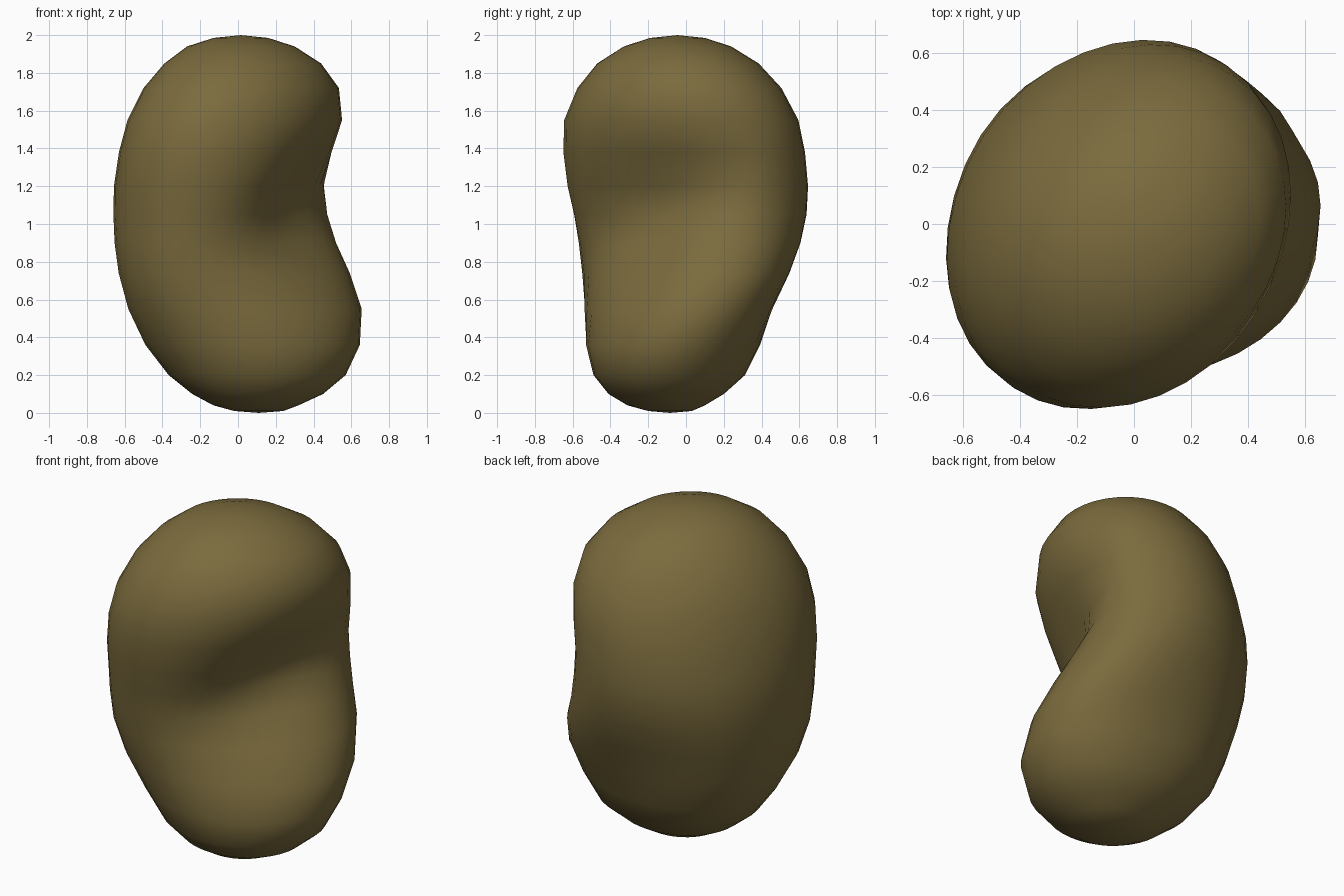
import bpy, bmesh, math

if "Cube" in bpy.data.objects:
    bpy.data.objects.remove(bpy.data.objects["Cube"])

SEGMENTS = 36

# Bean cross-sections: z, x min, x max, y min, y max, diagonal skew
SECTIONS = [
    (0.01, -0.02, 0.24, -0.20, 0.03, 0.00),
    (0.04, -0.13, 0.32, -0.31, 0.10, 0.00),
    (0.10, -0.24, 0.45, -0.41, 0.20, 0.00),
    (0.20, -0.36, 0.57, -0.49, 0.31, 0.02),
    (0.36, -0.475, 0.645, -0.53, 0.385, 0.06),
    (0.55, -0.565, 0.655, -0.54, 0.45, 0.22),
    (0.74, -0.62, 0.595, -0.555, 0.54, 0.30),
    (0.90, -0.645, 0.54, -0.575, 0.60, 0.27),
    (1.05, -0.655, 0.515, -0.60, 0.635, 0.23),
    (1.20, -0.655, 0.51, -0.63, 0.645, 0.21),
    (1.38, -0.63, 0.535, -0.65, 0.63, 0.21),
    (1.55, -0.585, 0.56, -0.645, 0.595, 0.19),
    (1.72, -0.50, 0.535, -0.575, 0.505, 0.17),
    (1.85, -0.39, 0.44, -0.47, 0.385, 0.15),
    (1.94, -0.27, 0.30, -0.33, 0.24, 0.12),
    (1.985, -0.13, 0.16, -0.19, 0.10, 0.10),
]

# Hollow of the bean, facing front right, its crease rising to the back
HOLLOW_ANGLE = math.radians(-40)
QX, QY = math.cos(HOLLOW_ANGLE), math.sin(HOLLOW_ANGLE)


def smooth_step(s):
    s = min(max(s, 0), 1)
    return s * s * (3 - 2 * s)


def bell(x, width):
    return math.exp(-(x / width) ** 2)


def sculpt(x, y, z):
    """Press in the hollow and fill out the rounded back opposite it."""
    q = x * QX + y * QY
    p = -x * QY + y * QX
    push = 0.175 * smooth_step(q / 0.3) * bell(z - 1.06 - 0.25 * p, 0.26) * bell(p - 0.1, 0.45)
    push += 0.08 * smooth_step(-q / 0.35) * bell(z - 0.64, 0.40) * bell(p, 0.42)
    return x - push * QX, y - push * QY, z


def section(z, x0, x1, y0, y1, skew):
    shift = math.acos(skew)
    for i in range(SEGMENTS):
        t = math.tau * i / SEGMENTS
        x = (x0 + x1) / 2 + (x1 - x0) / 2 * math.cos(t)
        y = (y0 + y1) / 2 + (y1 - y0) / 2 * math.cos(t - shift)
        yield sculpt(x, y, z)


# Loft the sections and close both ends
bm = bmesh.new()
rings = [[bm.verts.new(co) for co in section(*row)] for row in SECTIONS]
bottom = bm.verts.new((0.11, -0.085, 0.0))
top = bm.verts.new((0.015, -0.045, 2.0))
for i in range(SEGMENTS):
    j = (i + 1) % SEGMENTS
    bm.faces.new((bottom, rings[0][j], rings[0][i]))
    bm.faces.new((top, rings[-1][i], rings[-1][j]))
    for a, b in zip(rings, rings[1:]):
        bm.faces.new((a[i], a[j], b[j], b[i]))
bmesh.ops.recalc_face_normals(bm, faces=bm.faces)
for face in bm.faces:
    face.smooth = True

mesh = bpy.data.meshes.new("bean")
bm.to_mesh(mesh)
bm.free()
bean = bpy.data.objects.new("bean", mesh)
bpy.context.collection.objects.link(bean)

# Olive brown skin
skin = bpy.data.materials.new("olive_brown")
skin.diffuse_color = (0.195, 0.145, 0.046, 1)
skin.use_nodes = True
skin.node_tree.nodes["Principled BSDF"].inputs["Base Color"].default_value = skin.diffuse_color
mesh.materials.append(skin)
